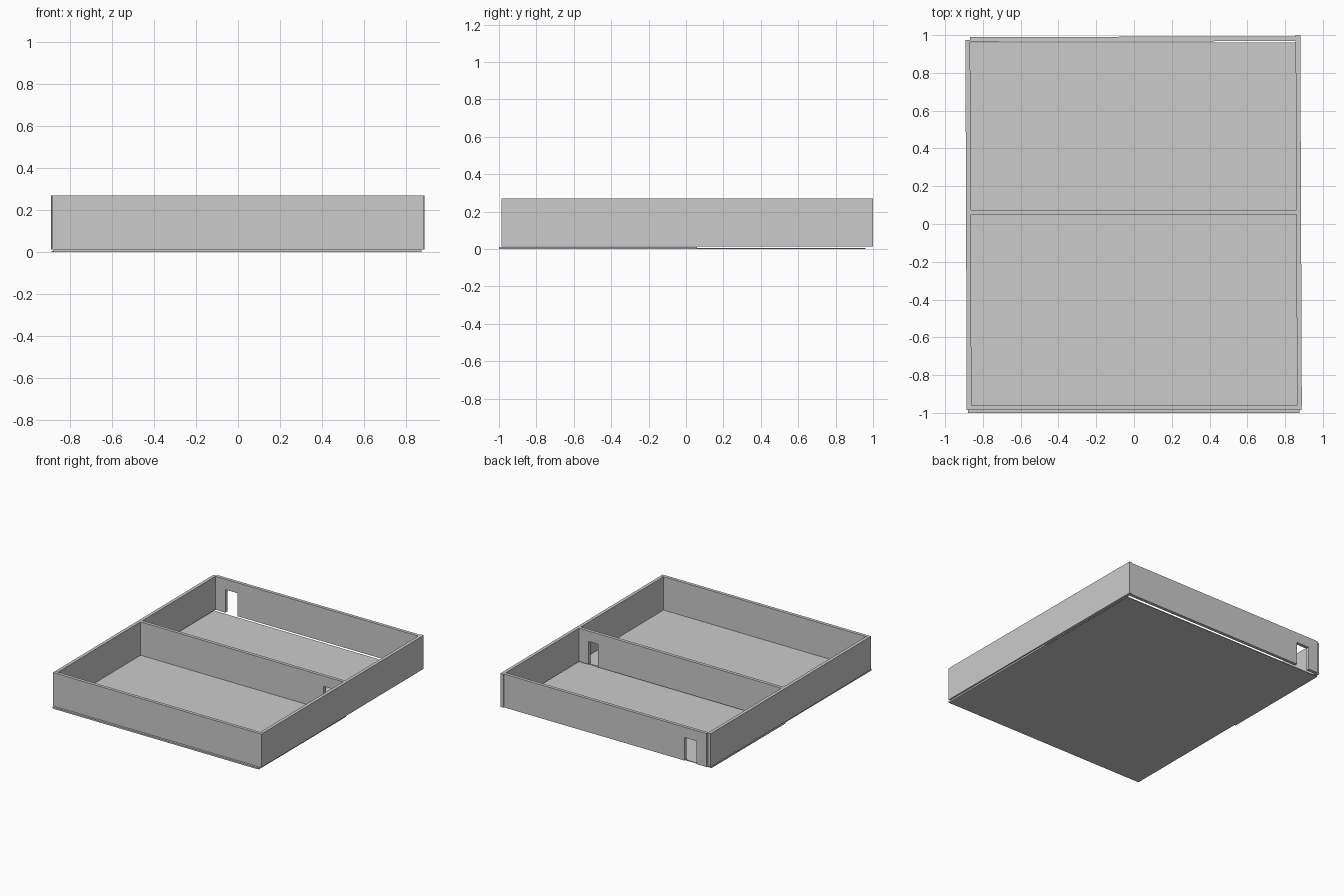
import bpy, bmesh
from mathutils import Vector

if "Cube" in bpy.data.objects:
    bpy.data.objects.remove(bpy.data.objects["Cube"])

WALL_BOTTOM, WALL_TOP, DOOR_TOP = 0.013, 0.27, 0.19


def finish(bm, name):
    bmesh.ops.recalc_face_normals(bm, faces=bm.faces)
    mesh = bpy.data.meshes.new(name)
    bm.to_mesh(mesh)
    bm.free()
    obj = bpy.data.objects.new(name, mesh)
    bpy.context.collection.objects.link(obj)
    return obj


def extrude_outline(name, points, offset):
    bm = bmesh.new()
    face = bm.faces.new([bm.verts.new(p) for p in points])
    new = bmesh.ops.extrude_face_region(bm, geom=[face], use_keep_orig=True)["geom"]
    moved = [v for v in new if isinstance(v, bmesh.types.BMVert)]
    bmesh.ops.translate(bm, verts=moved, vec=offset)
    return finish(bm, name)


def wall(name, start, end, thick=0.025, door=None):
    """Wall along a centre line; door = (from, to) distances along it."""
    a, b = Vector((*start, 0)), Vector((*end, 0))
    along = (b - a).normalized()
    side = Vector((-along.y, along.x, 0)) * thick
    length = (b - a).length
    outline = [(0, WALL_BOTTOM)]
    if door:
        d0, d1 = door
        outline += [(d0, WALL_BOTTOM), (d0, DOOR_TOP), (d1, DOOR_TOP), (d1, WALL_BOTTOM)]
    outline += [(length, WALL_BOTTOM), (length, WALL_TOP), (0, WALL_TOP)]
    pts = [a - side / 2 + along * s + Vector((0, 0, z)) for s, z in outline]
    extrude_outline(name, pts, side)


def slab(name, x0, x1, y0, y1, top):
    pts = [(x0, y0, 0), (x1, y0, 0), (x1, y1, 0), (x0, y1, 0)]
    extrude_outline(name, pts, Vector((0, 0, top)))


# Floors of the two rooms
slab("front_room_floor", -0.88, 0.876, -1.0, 0.06, 0.012)
slab("back_room_floor", -0.89, 0.866, 0.06, 0.96, 0.006)

# Outer walls, very slightly out of square
wall("left_wall", (-0.873, -0.96), (-0.88, 0.975))
wall("right_wall", (0.876, -0.96), (0.868, 1.0))
wall("front_wall", (-0.886, -0.973), (0.888, -0.973))
wall("back_wall", (-0.868, 0.977), (0.856, 0.981), door=(0.084, 0.188))

# Partition with a doorway at the right end
wall("partition_wall", (-0.865, 0.062), (0.861, 0.062), door=(1.56, 1.643))
